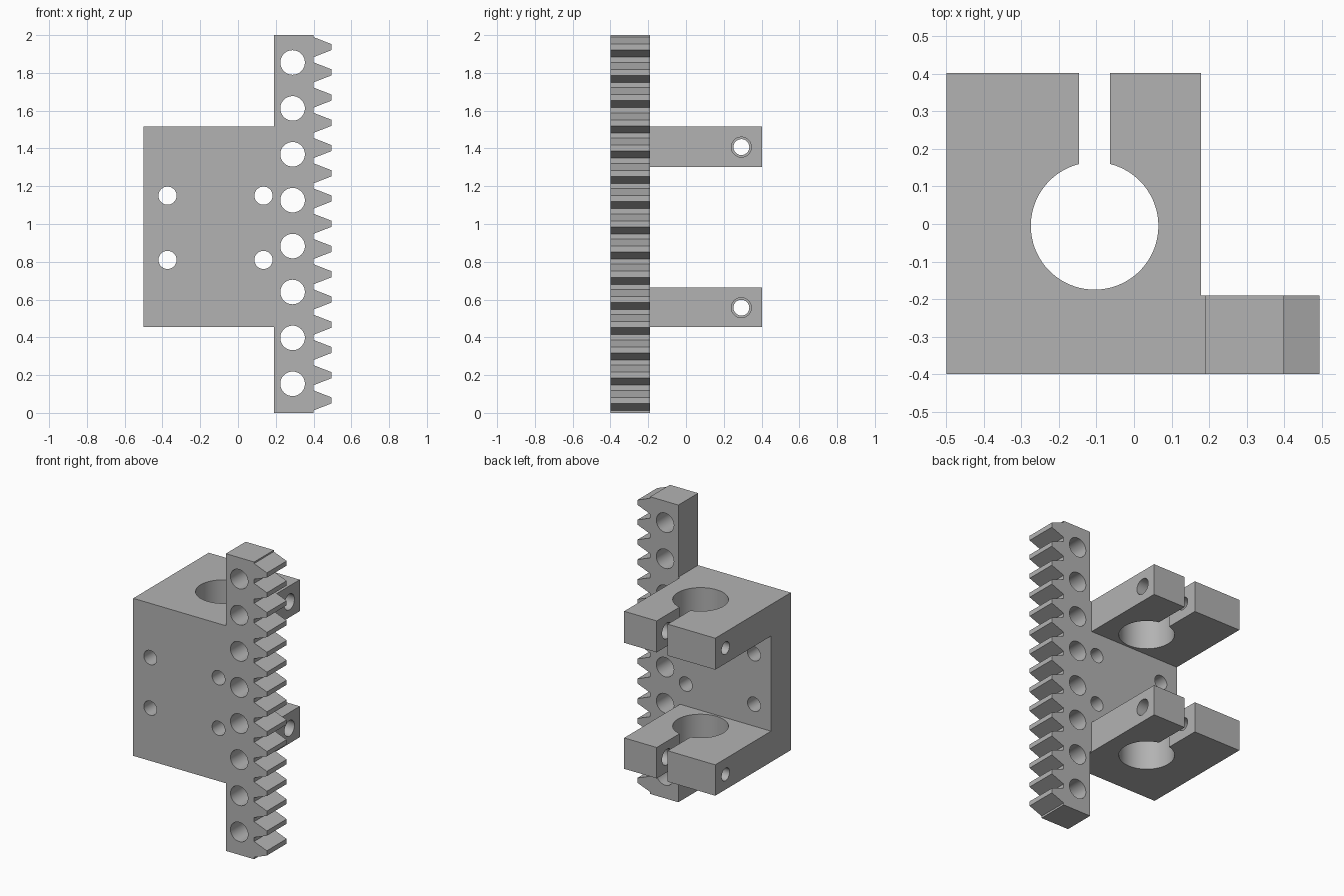
import bpy, bmesh, math
from mathutils import Vector, Matrix

if "Cube" in bpy.data.objects:
    bpy.data.objects.remove(bpy.data.objects["Cube"])

FRONT, BACK = -0.40, -0.19      # y range of plate and rack
ARMS = [(0.455, 0.663), (1.303, 1.515)]

grey = bpy.data.materials.new("plain grey")
grey.diffuse_color = (0.45, 0.45, 0.45, 1)
grey.use_nodes = True
grey.node_tree.nodes["Principled BSDF"].inputs["Base Color"].default_value = grey.diffuse_color


def prism(name, pts, offset):
    """Extrude a closed outline by an offset vector."""
    bm = bmesh.new()
    face = bm.faces.new([bm.verts.new(p) for p in pts])
    ext = bmesh.ops.extrude_face_region(bm, geom=[face])
    verts = [v for v in ext["geom"] if isinstance(v, bmesh.types.BMVert)]
    bmesh.ops.translate(bm, verts=verts, vec=Vector(offset))
    bmesh.ops.recalc_face_normals(bm, faces=bm.faces[:])
    me = bpy.data.meshes.new(name)
    bm.to_mesh(me)
    bm.free()
    me.materials.append(grey)
    ob = bpy.data.objects.new(name, me)
    bpy.context.collection.objects.link(ob)
    return ob


def rod(pos, axis, r, length):
    """Round hole cutter centred on pos along axis x or y."""
    circle = []
    for i in range(48):
        a = 2 * math.pi * i / 48
        u, w = r * math.cos(a), r * math.sin(a)
        c = Vector((-length / 2, u, w)) if axis == "x" else Vector((u, -length / 2, w))
        circle.append(Vector(pos) + c)
    return prism("hole_cutter", circle, (length, 0, 0) if axis == "x" else (0, length, 0))


def combine(target, other, operation):
    mod = target.modifiers.new("bool", "BOOLEAN")
    mod.operation, mod.solver, mod.object = operation, "EXACT", other
    bpy.context.view_layer.objects.active = target
    bpy.ops.object.modifier_apply(modifier=mod.name)
    bpy.data.objects.remove(other)


# mounting plate and toothed rack as one front outline
outline = [(0.19, 0), (0.40, 0)]
for i in range(15):
    z = 0.066 + i * 0.1336
    outline += [(0.40, z - 0.053), (0.495, z - 0.016), (0.495, z + 0.016), (0.40, z + 0.053)]
outline += [(0.40, 2), (0.19, 2), (0.19, 1.515), (-0.5, 1.515), (-0.5, 0.455), (0.19, 0.455)]
bracket = prism("rack_bracket", [(x, FRONT, z) for x, z in outline], (0, BACK - FRONT, 0))

# split clamp arms with a keyhole outline
cx, cy, r, half = -0.105, -0.005, 0.17, 0.041
gap = math.asin(half / r)
bore = []
for i in range(73):
    a = math.pi / 2 + gap + (2 * math.pi - 2 * gap) * i / 72
    bore.append((cx + r * math.cos(a), cy + r * math.sin(a)))
keyhole = ([(-0.5, -0.3), (0.178, -0.3), (0.178, 0.403), (cx + half, 0.403)]
           + bore[::-1] + [(cx - half, 0.403), (-0.5, 0.403)])
for z0, z1 in ARMS:
    arm = prism("clamp_arm", [(x, y, z0) for x, y in keyhole], (0, 0, z1 - z0))
    combine(bracket, arm, "UNION")

# clamp screw holes: narrow on the left lug, wider on the right lug
for z in (0.557, 1.407):
    combine(bracket, rod((-0.35, 0.293, z), "x", 0.042, 0.5), "DIFFERENCE")
    combine(bracket, rod((0.08, 0.293, z), "x", 0.053, 0.3), "DIFFERENCE")

# rack holes and plate holes
for i in range(8):
    combine(bracket, rod((0.289, -0.295, 0.154 + i * 0.243), "y", 0.065, 0.5), "DIFFERENCE")
for x in (-0.373, 0.135):
    for z in (0.81, 1.15):
        combine(bracket, rod((x, -0.295, z), "y", 0.048, 0.3), "DIFFERENCE")

# smooth bores, crisp edges
bpy.ops.object.select_all(action="DESELECT")
bracket.select_set(True)
bpy.context.view_layer.objects.active = bracket
bpy.ops.object.shade_smooth_by_angle(angle=math.radians(15))
